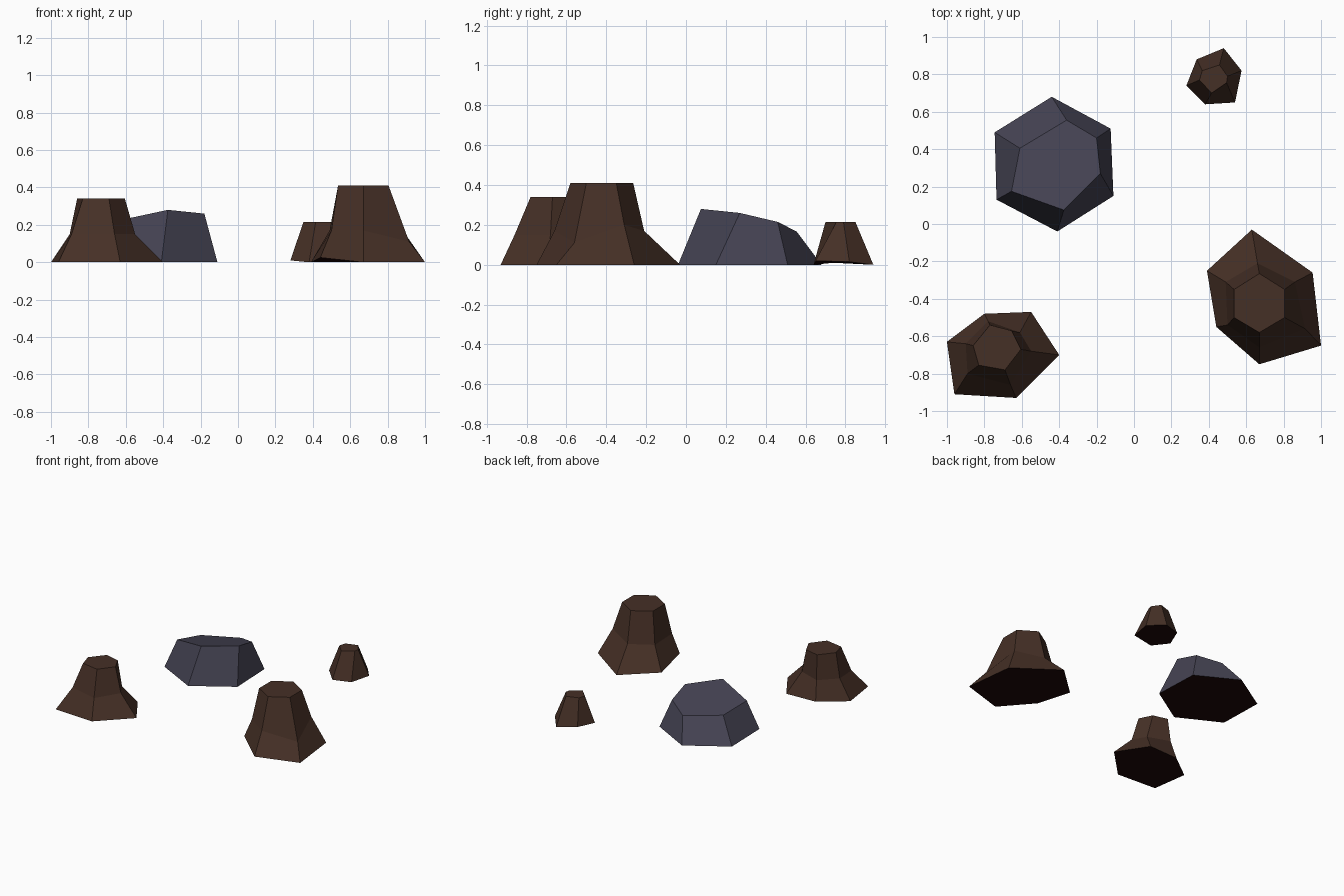
import bpy, bmesh

if "Cube" in bpy.data.objects:
    bpy.data.objects.remove(bpy.data.objects["Cube"])

def material(name, rgb):
    m = bpy.data.materials.new(name)
    m.diffuse_color = (*rgb, 1)
    m.use_nodes = True
    m.node_tree.nodes["Principled BSDF"].inputs["Base Color"].default_value = m.diffuse_color
    return m

BROWN = material("brown_bark", (0.06, 0.029, 0.019))
SLATE = material("slate_stone", (0.058, 0.055, 0.085))
DARK = material("dark_underside", (0.012, 0.002, 0.002))

def stack(name, rings, mat):
    """Skin matching hexagonal rings from the ground up and cap both ends."""
    bm = bmesh.new()
    loops = [[bm.verts.new(p) for p in ring] for ring in rings]
    for lo, hi in zip(loops, loops[1:]):
        for i in range(6):
            j = (i + 1) % 6
            bm.faces.new((lo[i], lo[j], hi[j], hi[i]))
    bm.faces.new(loops[-1])
    base = bm.faces.new(loops[0][::-1])
    base.material_index = 1
    bmesh.ops.recalc_face_normals(bm, faces=bm.faces[:])
    me = bpy.data.meshes.new(name)
    bm.to_mesh(me)
    bm.free()
    me.materials.append(mat)
    me.materials.append(DARK)
    ob = bpy.data.objects.new(name, me)
    bpy.context.collection.objects.link(ob)

def level(z, pts):
    return [(x, y, z) for x, y in pts]

# left stump with flaring roots
stack("left_stump", [
    level(0, [(-1, -.63), (-.96, -.91), (-.63, -.93), (-.40, -.70), (-.55, -.47), (-.80, -.48)]),
    level(.15, [(-.90, -.64), (-.89, -.80), (-.66, -.86), (-.55, -.68), (-.61, -.58), (-.78, -.52)]),
    level(.34, [(-.86, -.65), (-.83, -.755), (-.69, -.78), (-.605, -.67), (-.655, -.57), (-.77, -.54)]),
], BROWN)

# tall right stump
stack("right_stump", [
    [(.63, -.03, 0), (.39, -.25, 0), (.44, -.55, .025), (.67, -.75, 0), (1, -.65, 0), (.955, -.26, 0)],
    [(.66, -.21, .17), (.49, -.31, .17), (.50, -.54, .17), (.67, -.66, .17), (.915, -.56, .11), (.86, -.31, .20)],
    level(.41, [(.67, -.265), (.535, -.35), (.535, -.50), (.67, -.58), (.805, -.50), (.805, -.35)]),
], BROWN)

# small back stump
stack("small_stump", [
    [(.48, .94, 0), (.335, .88, .015), (.28, .74, .01), (.38, .64, 0), (.54, .65, .02), (.575, .82, .015)],
    level(.215, [(.457, .85), (.365, .82), (.35, .77), (.415, .70), (.495, .755), (.50, .79)]),
], BROWN)

# slate boulder with sloping top
stack("boulder", [
    level(0, [(-.44, .68), (-.745, .49), (-.735, .13), (-.41, -.04), (-.11, .15), (-.125, .51)]),
    [(-.36, .555, .167), (-.61, .405, .18), (-.655, .175, .22), (-.375, .075, .28), (-.18, .27, .26), (-.20, .46, .215)],
], SLATE)
